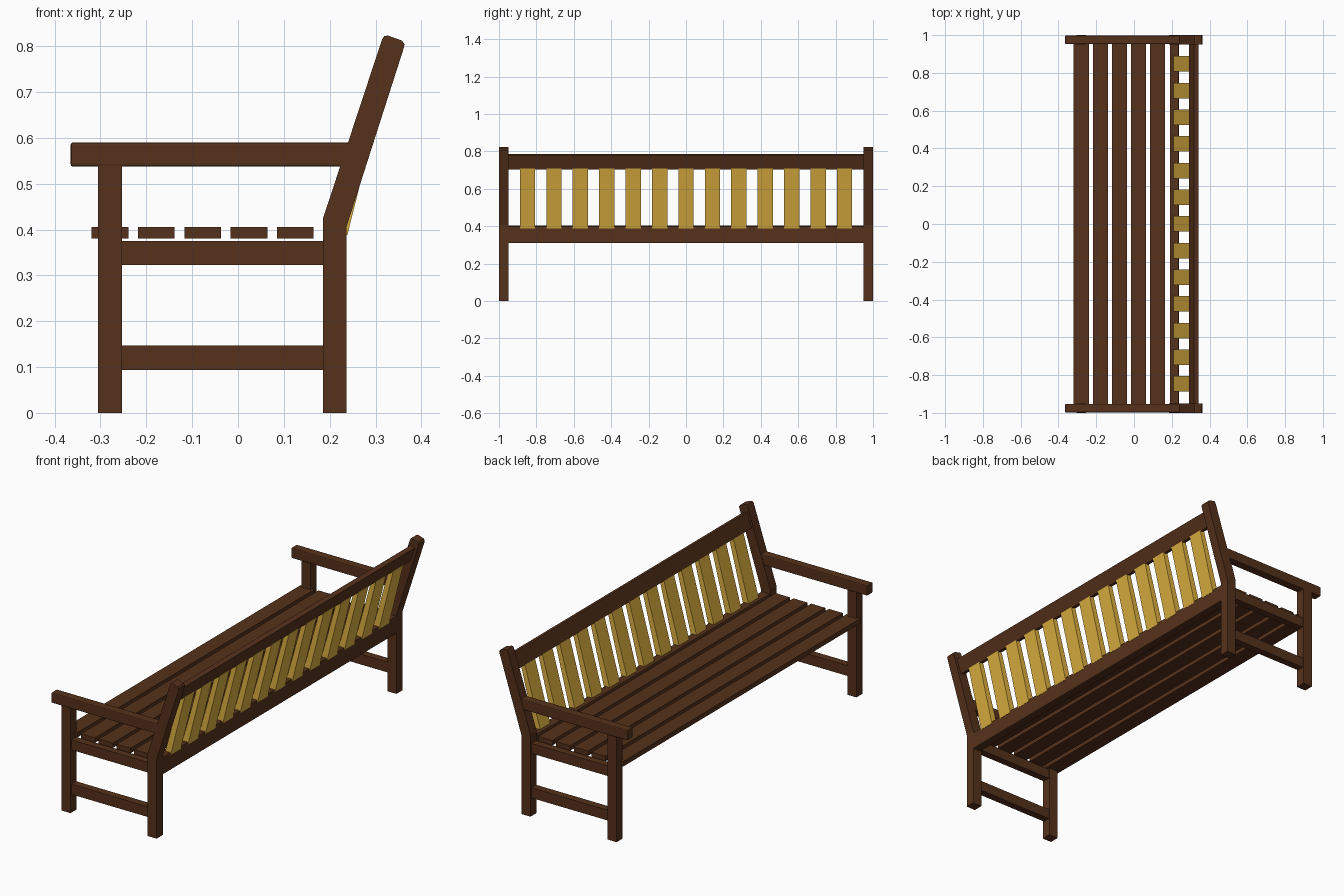
import bpy, bmesh, math
from mathutils import Matrix, Vector

if "Cube" in bpy.data.objects:
    bpy.data.objects.remove(bpy.data.objects["Cube"])


def material(name, rgb):
    m = bpy.data.materials.new(name)
    m.diffuse_color = (*rgb, 1)
    m.use_nodes = True
    m.node_tree.nodes["Principled BSDF"].inputs["Base Color"].default_value = m.diffuse_color
    return m


BROWN = material("dark brown wood", (0.092, 0.031, 0.011))
GOLD = material("golden wood", (0.73, 0.44, 0.051))


def finish(name, bm, mat, bevel=0):
    bmesh.ops.recalc_face_normals(bm, faces=bm.faces)
    me = bpy.data.meshes.new(name)
    bm.to_mesh(me)
    bm.free()
    me.materials.append(mat)
    ob = bpy.data.objects.new(name, me)
    bpy.context.collection.objects.link(ob)
    if bevel:
        b = ob.modifiers.new("soft edges", 'BEVEL')
        b.width, b.segments = bevel, 2
        b.limit_method = 'ANGLE'
        b.angle_limit = math.radians(30)
    return ob


def board(name, x, y, z, mat=BROWN, bevel=0):
    """Upright box given as (min, max) ranges."""
    bm = bmesh.new()
    size = [r[1] - r[0] for r in (x, y, z)]
    mid = [(r[0] + r[1]) / 2 for r in (x, y, z)]
    bmesh.ops.create_cube(bm, size=1, matrix=Matrix.Translation(mid) @ Matrix.Diagonal((*size, 1)))
    return finish(name, bm, mat, bevel)


def profile(name, pts, y0, y1, mat=BROWN, bevel=0):
    """Side outline in x and z, extruded along y."""
    bm = bmesh.new()
    face = bm.faces.new([bm.verts.new((x, y0, z)) for x, z in pts])
    new = bmesh.ops.extrude_face_region(bm, geom=[face])["geom"]
    bmesh.ops.translate(bm, vec=Vector((0, y1 - y0, 0)),
                        verts=[v for v in new if isinstance(v, bmesh.types.BMVert)])
    return finish(name, bm, mat, bevel)


# End frames: legs, arm rests and side rails
for side, s in (("left", -1), ("right", 1)):
    span = lambda a, b: tuple(sorted((s * a, s * b)))
    full, arm, rail = span(0.95, 1.0), span(0.952, 0.998), span(0.955, 0.993)
    board(f"front_leg_{side}", (-0.305, -0.253), full, (0, 0.54))
    # Back post bends backward above the seat, with clipped top corners
    profile(f"back_post_{side}",
            [(0.185, 0), (0.237, 0), (0.237, 0.407), (0.362, 0.797), (0.363, 0.804), (0.358, 0.812),
             (0.327, 0.823), (0.319, 0.822), (0.314, 0.814), (0.185, 0.423)], *full)
    board(f"arm_rest_{side}", (-0.365, 0.255), arm, (0.537, 0.59), bevel=0.005)
    board(f"upper_side_rail_{side}", (-0.26, 0.19), rail, (0.323, 0.375))
    board(f"lower_side_rail_{side}", (-0.26, 0.19), rail, (0.094, 0.147))

# Seat slats
for i in range(5):
    x = -0.319 + i * 0.101
    board(f"seat_slat_{i + 1}", (x, x + 0.08), (-0.965, 0.965), (0.38, 0.405))

# Back rails
board("lower_back_rail", (0.19, 0.237), (-0.955, 0.955), (0.31, 0.4), bevel=0.004)
profile("upper_back_rail",
        [(0.291, 0.711), (0.316, 0.703), (0.342, 0.779), (0.318, 0.787)], -0.955, 0.955, bevel=0.002)

# Upright back slats
for i in range(13):
    y = -0.847 + i * 0.1412
    profile(f"back_slat_{i + 1}",
            [(0.207, 0.396), (0.2385, 0.388), (0.319, 0.708), (0.296, 0.716)],
            y - 0.041, y + 0.041, GOLD)
